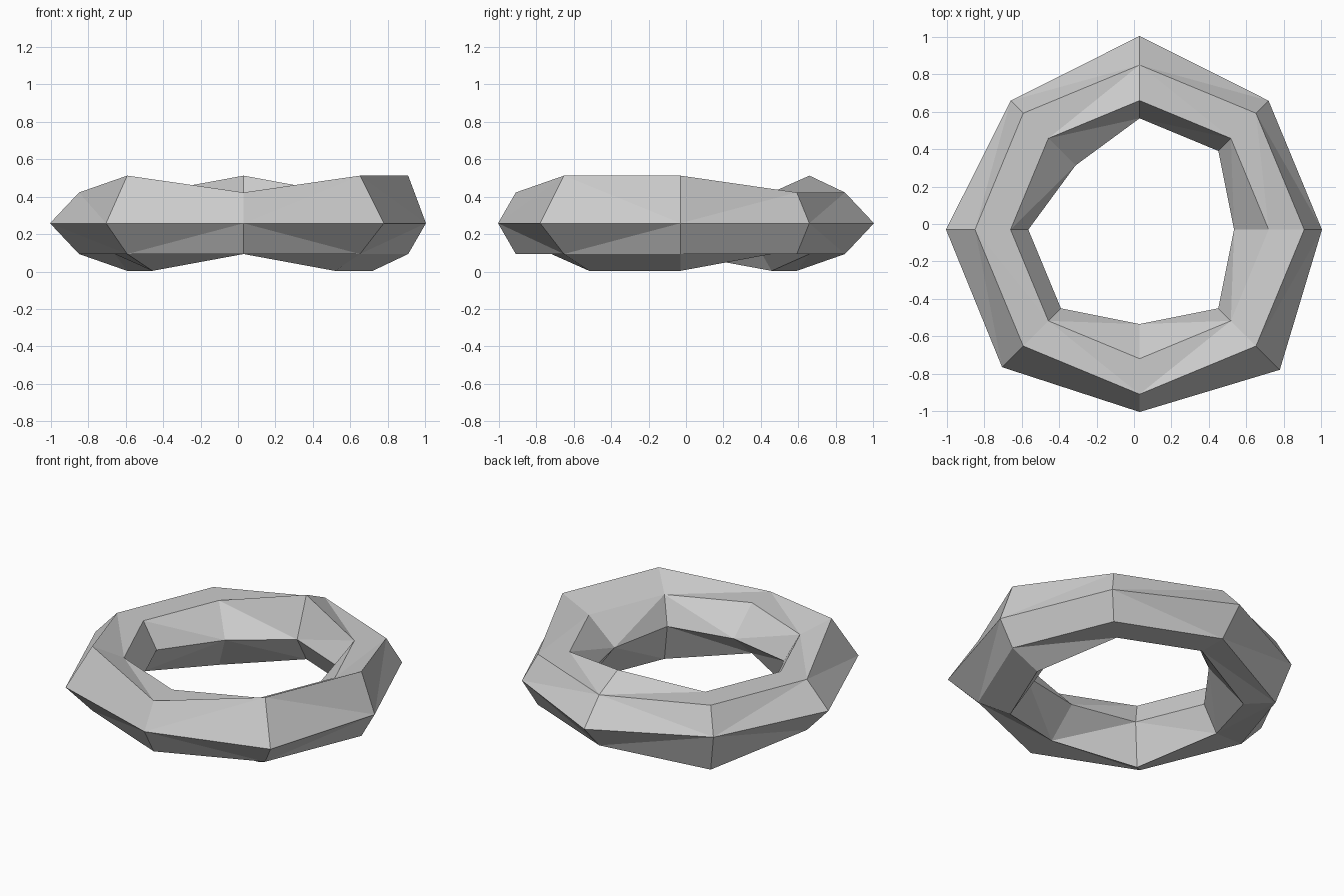
import bpy, bmesh
from math import cos, sin, pi

cube = bpy.data.objects.get("Cube")
if cube:
    bpy.data.objects.remove(cube)

SEGMENTS, SIDES = 8, 6
RING, TUBE, LIFT = 0.785, 0.19, 0.09
CENTRE = (0.03, -0.03, 0.258)

# Outward bumps on single corners, as {corner: {segment: amount}}.
# Corners run outer, top outer, top inner, inner, bottom inner, bottom outer.
# Segments run counterclockwise from +x.
OUTER, TOP_OUTER, TOP_INNER, INNER, BOTTOM_INNER, BOTTOM_OUTER = range(SIDES)
bumps = {
    OUTER: {2: 0.06, 4: 0.06, 5: 0.065, 7: 0.085},
    TOP_OUTER: {0: LIFT, 5: LIFT, 7: LIFT},
    TOP_INNER: {2: LIFT},
    INNER: {0: LIFT, 3: 0.11, 6: LIFT},
    BOTTOM_INNER: {0: LIFT, 3: LIFT, 5: LIFT, 7: LIFT},
    BOTTOM_OUTER: {3: LIFT},
}


def corner_position(segment, corner):
    turn = 2 * pi * segment / SEGMENTS
    around = 2 * pi * corner / SIDES
    radius = RING + TUBE * cos(around)
    height = TUBE * sin(around)
    bump = bumps[corner].get(segment, 0)
    if corner == OUTER:
        radius += bump
    elif corner == INNER:
        radius -= bump
    else:
        height += bump if height > 0 else -bump
    return (CENTRE[0] + radius * cos(turn),
            CENTRE[1] + radius * sin(turn),
            CENTRE[2] + height)


# Faceted ring: sweep the bumpy hexagon and split the bent quads
bm = bmesh.new()
rings = [[bm.verts.new(corner_position(s, c)) for c in range(SIDES)]
         for s in range(SEGMENTS)]
for s in range(SEGMENTS):
    here, there = rings[s], rings[(s + 1) % SEGMENTS]
    for c in range(SIDES):
        n = (c + 1) % SIDES
        bm.faces.new((here[c], there[c], there[n], here[n]))
bmesh.ops.triangulate(bm, faces=bm.faces[:], quad_method='SHORT_EDGE')
bmesh.ops.recalc_face_normals(bm, faces=bm.faces[:])

mesh = bpy.data.meshes.new("faceted_ring")
bm.to_mesh(mesh)
bm.free()
ring = bpy.data.objects.new("faceted_ring", mesh)
bpy.context.collection.objects.link(ring)

# Plain grey colour
grey = bpy.data.materials.new("light_grey")
grey.use_nodes = True
colour = (0.6, 0.6, 0.6, 1)
grey.diffuse_color = colour
grey.node_tree.nodes["Principled BSDF"].inputs["Base Color"].default_value = colour
mesh.materials.append(grey)
